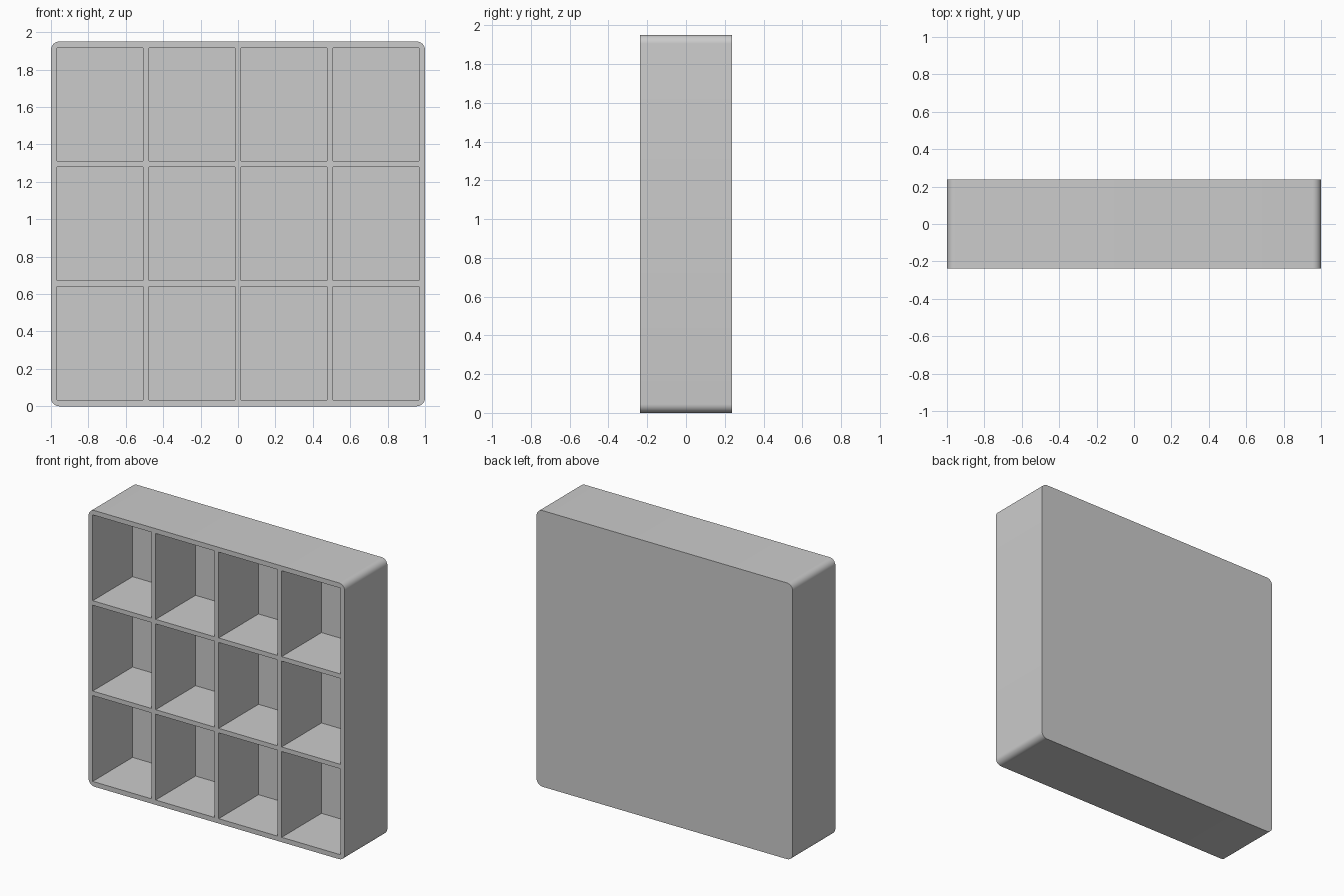
import bpy, bmesh
from mathutils import Matrix

if "Cube" in bpy.data.objects:
    bpy.data.objects.remove(bpy.data.objects["Cube"])

W, H, D = 2.0, 1.95, 0.476      # overall width, height, depth
WALL, RADIUS = 0.032, 0.045     # board thickness, outer corner radius
COLS, ROWS = 4, 3


def add_box(bm, center, size):
    m = Matrix.Translation(center) @ Matrix.Diagonal((*size, 1))
    return bmesh.ops.create_cube(bm, size=1, matrix=m)


def make_object(bm, name):
    mesh = bpy.data.meshes.new(name)
    bm.to_mesh(mesh)
    bm.free()
    obj = bpy.data.objects.new(name, mesh)
    bpy.context.collection.objects.link(obj)
    return obj


# Outer case with the four depth-wise edges rounded
bm = bmesh.new()
add_box(bm, (0, 0, H / 2), (W, D, H))
long_edges = [e for e in bm.edges
              if abs(e.verts[0].co.y - e.verts[1].co.y) > D / 2]
bmesh.ops.bevel(bm, geom=long_edges, offset=RADIUS, segments=8,
                profile=0.5, affect='EDGES')
shelf = make_object(bm, "cubby_shelf")

# Compartments, open at the front, leaving a back panel
cell_w = (W - WALL * (COLS + 1)) / COLS
cell_h = (H - WALL * (ROWS + 1) - 0.004) / ROWS
front, back = -D / 2 - 0.1, D / 2 - WALL
bm = bmesh.new()
for col in range(COLS):
    for row in range(ROWS):
        x = (col - (COLS - 1) / 2) * (cell_w + WALL)
        z = H / 2 + (row - (ROWS - 1) / 2) * (cell_h + WALL)
        add_box(bm, (x, (front + back) / 2, z), (cell_w, back - front, cell_h))
cutter = make_object(bm, "compartment_cutter")
cutter.hide_render = True

# Cut the compartments out and apply
mod = shelf.modifiers.new("compartments", 'BOOLEAN')
mod.operation = 'DIFFERENCE'
mod.solver = 'EXACT'
mod.object = cutter
bpy.context.view_layer.objects.active = shelf
shelf.select_set(True)
bpy.ops.object.modifier_apply(modifier=mod.name)
bpy.data.objects.remove(cutter, do_unlink=True)

# Smooth only the rounded corners
bpy.ops.object.shade_smooth_by_angle(angle=0.5)
